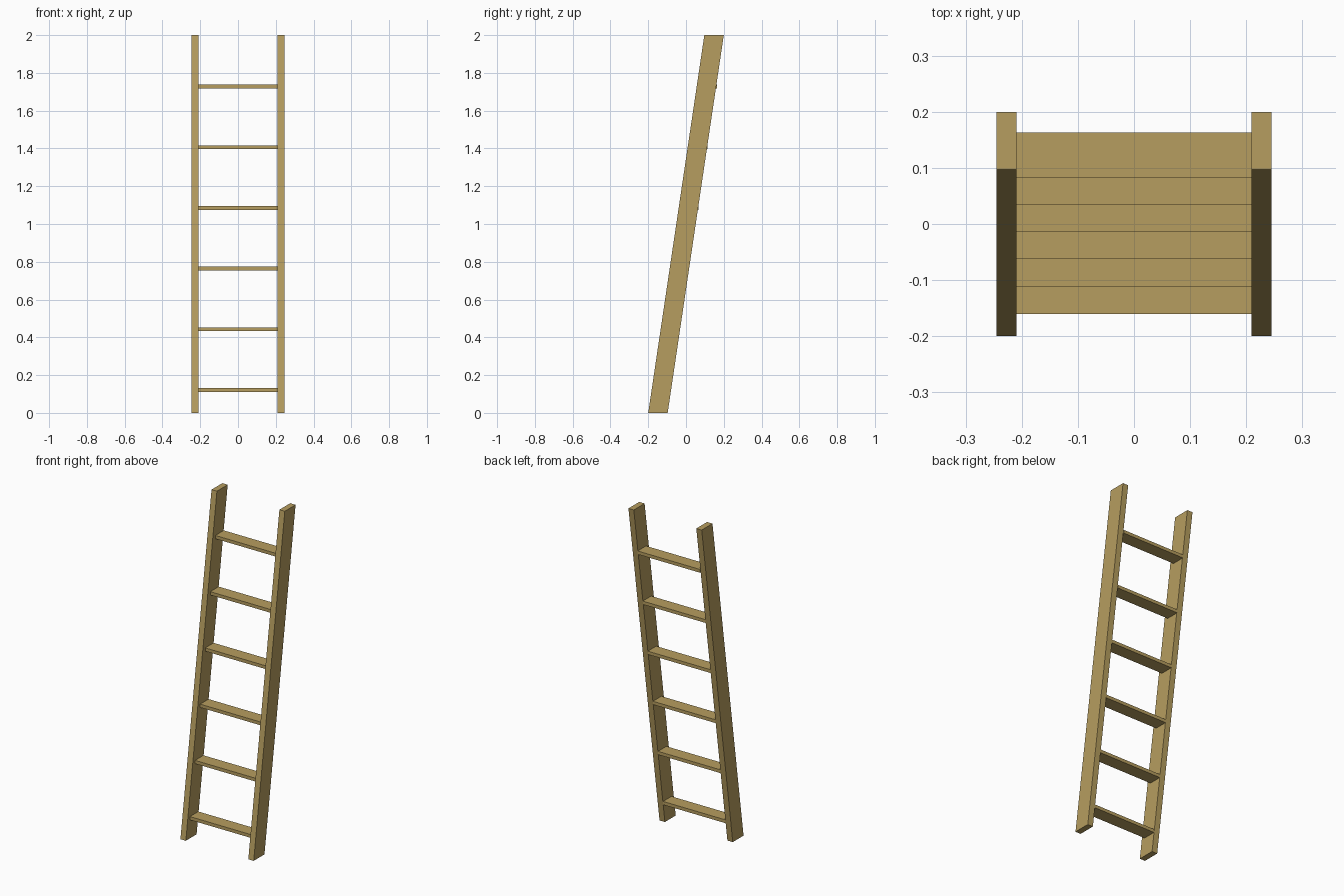
import bpy
import bmesh

cube = bpy.data.objects.get("Cube")
if cube:
    bpy.data.objects.remove(cube, do_unlink=True)

wood = bpy.data.materials.new("pale_wood")
wood.use_nodes = True
colour = (0.47, 0.34, 0.115, 1)
wood.diffuse_color = colour
wood.node_tree.nodes["Principled BSDF"].inputs["Base Color"].default_value = colour

HEIGHT = 2.0
LEAN = 0.297        # backward shift of the rails over their height
RAIL_DEPTH = 0.103
INNER, OUTER = 0.209, 0.245


def box(name, low, high, lean=0.0):
    """Box between two corners, with its upper face shifted back by lean."""
    bm = bmesh.new()
    bmesh.ops.create_cube(bm, size=1)
    for v in bm.verts:
        top = v.co.z > 0
        v.co = [high[i] if v.co[i] > 0 else low[i] for i in range(3)]
        if top:
            v.co.y += lean
    mesh = bpy.data.meshes.new(name)
    bm.to_mesh(mesh)
    bm.free()
    mesh.materials.append(wood)
    obj = bpy.data.objects.new(name, mesh)
    bpy.context.collection.objects.link(obj)
    return obj


# Leaning side rails, cut level at both ends
for side, x0, x1 in (("left", INNER, OUTER), ("right", -OUTER, -INNER)):
    box(f"{side}_rail", (x0, -0.2, 0), (x1, -0.2 + RAIL_DEPTH, HEIGHT), LEAN)

# Level flat treads, stepping back with the lean
for i in range(6):
    y = -0.16 + 0.0486 * i
    z = 0.111 + 0.3214 * i
    box(f"tread_{i + 1}", (-INNER, y, z), (INNER, y + 0.08, z + 0.02))
